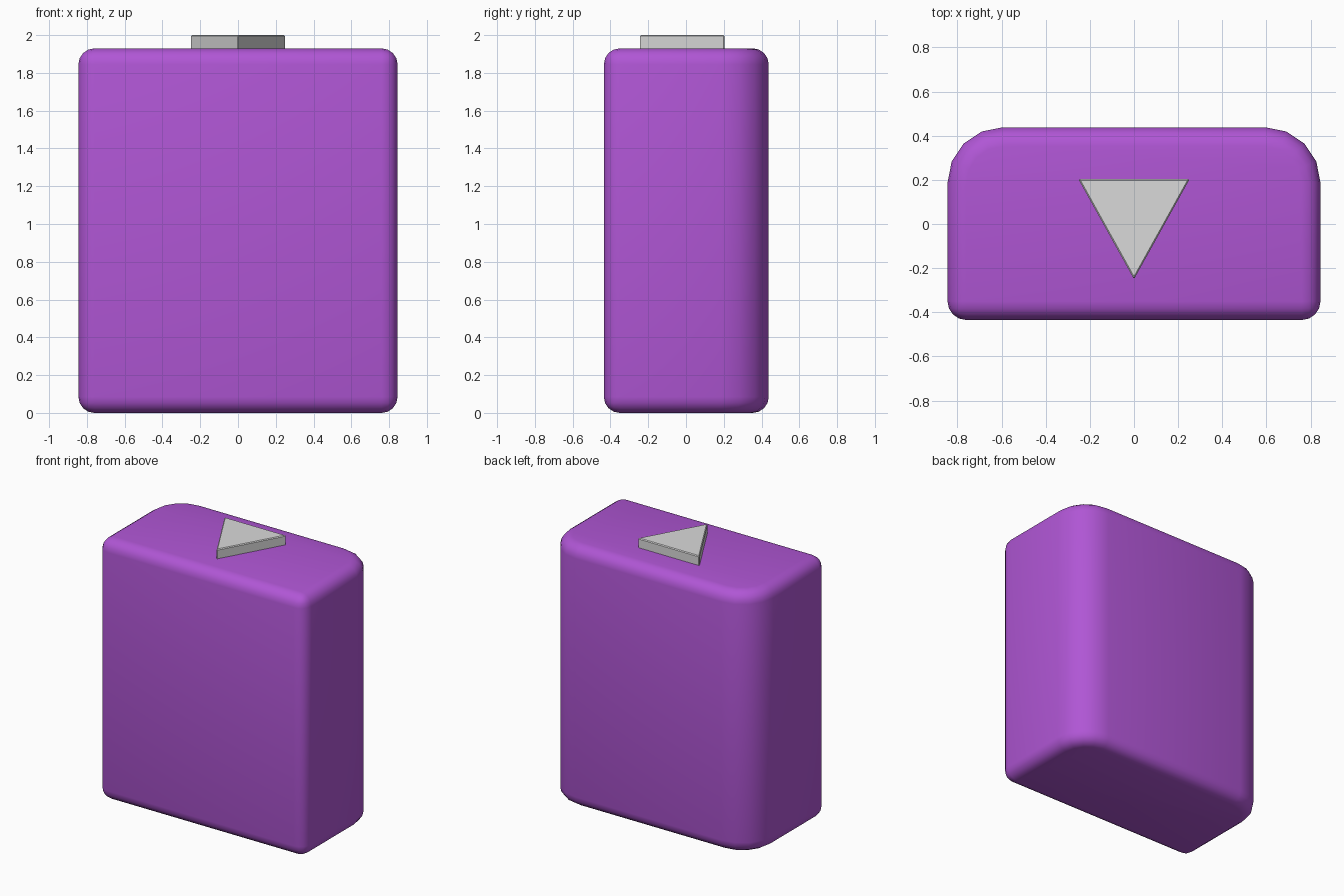
import bpy, bmesh, math

if "Cube" in bpy.data.objects:
    bpy.data.objects.remove(bpy.data.objects["Cube"])


def material(name, rgb):
    mat = bpy.data.materials.new(name)
    mat.diffuse_color = (*rgb, 1)
    mat.use_nodes = True
    mat.node_tree.nodes["Principled BSDF"].inputs["Base Color"].default_value = mat.diffuse_color
    return mat


def prism(name, outline, z0, z1, mat, bevel, segments):
    """Extrude a plan outline from z0 to z1 and round its sharp edges."""
    bm = bmesh.new()
    face = bm.faces.new([bm.verts.new((x, y, z0)) for x, y in outline])
    top = bmesh.ops.extrude_face_region(bm, geom=[face])
    verts = [g for g in top["geom"] if isinstance(g, bmesh.types.BMVert)]
    bmesh.ops.translate(bm, verts=verts, vec=(0, 0, z1 - z0))
    bmesh.ops.recalc_face_normals(bm, faces=bm.faces)
    mesh = bpy.data.meshes.new(name)
    bm.to_mesh(mesh)
    bm.free()
    obj = bpy.data.objects.new(name, mesh)
    bpy.context.collection.objects.link(obj)
    mesh.materials.append(mat)
    mod = obj.modifiers.new("rounded_edges", "BEVEL")
    mod.width = bevel
    mod.segments = segments
    mod.limit_method = "ANGLE"
    mod.angle_limit = math.radians(40)
    return obj


purple = material("purple", (0.434, 0.093, 0.665))
grey = material("light grey", (0.70, 0.70, 0.70))

# Body: square front corners, wide four-step arcs at the back corners
W, FRONT, BACK, R = 0.845, -0.435, 0.438, 0.25
arc = [(W - R + R * math.cos(a), BACK - R + R * math.sin(a))
       for a in (i * math.pi / 8 for i in range(5))]
outline = [(-W, FRONT), (W, FRONT)] + arc + [(-x, y) for x, y in reversed(arc)]
body = prism("body", outline, 0, 1.93, purple, 0.085, 4)
for poly in body.data.polygons:
    poly.use_smooth = True

# Raised triangular marker on top, pointing to the front
prism("top_triangle", [(-0.252, 0.203), (0, -0.25), (0.252, 0.203)],
      1.90, 2.0, grey, 0.006, 1)
